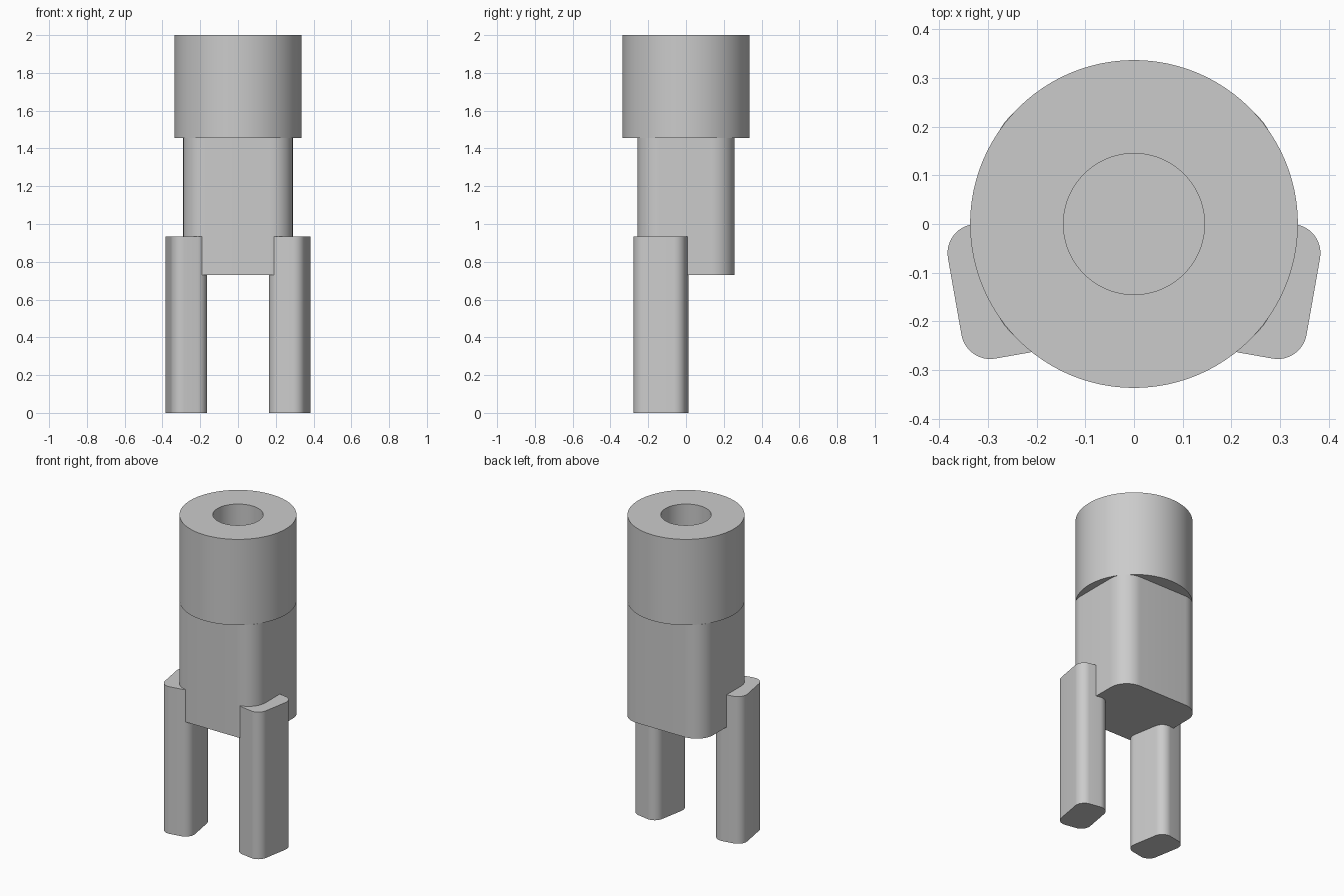
import bpy, bmesh, math
from mathutils import Vector, Matrix

cube = bpy.data.objects.get("Cube")
if cube:
    bpy.data.objects.remove(cube, do_unlink=True)

gray = bpy.data.materials.new("plain_gray")
gray.use_nodes = True
color = (0.6, 0.6, 0.6, 1)
gray.diffuse_color = color
gray.node_tree.nodes["Principled BSDF"].inputs["Base Color"].default_value = color


def finish(name, bm):
    bmesh.ops.recalc_face_normals(bm, faces=bm.faces[:])
    mesh = bpy.data.meshes.new(name)
    bm.to_mesh(mesh)
    bm.free()
    mesh.materials.append(gray)
    obj = bpy.data.objects.new(name, mesh)
    bpy.context.collection.objects.link(obj)
    bpy.ops.object.select_all(action='DESELECT')
    obj.select_set(True)
    bpy.context.view_layer.objects.active = obj
    bpy.ops.object.shade_smooth_by_angle(angle=math.radians(30))
    return obj


def rounded_prism(name, half_x, half_y, radius, z0, z1, center=(0, 0), turn=0, steps=12):
    """Upright prism with a rounded rectangular section."""
    bm = bmesh.new()
    place = Matrix.Translation((*center, z0)) @ Matrix.Rotation(turn, 4, 'Z')
    verts = []
    for i, (sx, sy) in enumerate([(1, 1), (-1, 1), (-1, -1), (1, -1)]):
        for k in range(steps + 1):
            a = (i + k / steps) * math.pi / 2
            p = Vector((sx * (half_x - radius) + radius * math.cos(a),
                        sy * (half_y - radius) + radius * math.sin(a), 0))
            verts.append(bm.verts.new(place @ p))
    base = bm.faces.new(verts)
    top = bmesh.ops.extrude_face_region(bm, geom=[base])["geom"]
    bmesh.ops.translate(bm, vec=(0, 0, z1 - z0),
                        verts=[g for g in top if isinstance(g, bmesh.types.BMVert)])
    return finish(name, bm)


def lathe(name, profile, segments=96):
    """Revolve a radius/height profile around the vertical axis."""
    bm = bmesh.new()
    verts = [bm.verts.new((r, 0, z)) for r, z in profile]
    edges = [bm.edges.new(pair) for pair in zip(verts, verts[1:])]
    bmesh.ops.spin(bm, geom=verts + edges, axis=(0, 0, 1), cent=(0, 0, 0),
                   steps=segments, angle=math.tau)
    bmesh.ops.remove_doubles(bm, verts=bm.verts[:], dist=1e-5)
    return finish(name, bm)


# Round head with a bore in its top
HEAD_BOTTOM = 1.455
lathe("head", [(0, HEAD_BOTTOM), (0.337, HEAD_BOTTOM), (0.337, 2),
               (0.145, 2), (0.145, HEAD_BOTTOM + 0.01), (0, HEAD_BOTTOM + 0.01)])

# Rounded block under the head
rounded_prism("body", 0.29, 0.257, 0.12, 0.73, HEAD_BOTTOM)

# Two prongs, splayed and mirrored
for side, name in ((1, "left_prong"), (-1, "right_prong")):
    rounded_prism(name, 0.096, 0.14, 0.06, 0, 0.935,
                  center=(side * 0.274, -0.1325), turn=-side * math.radians(10))
